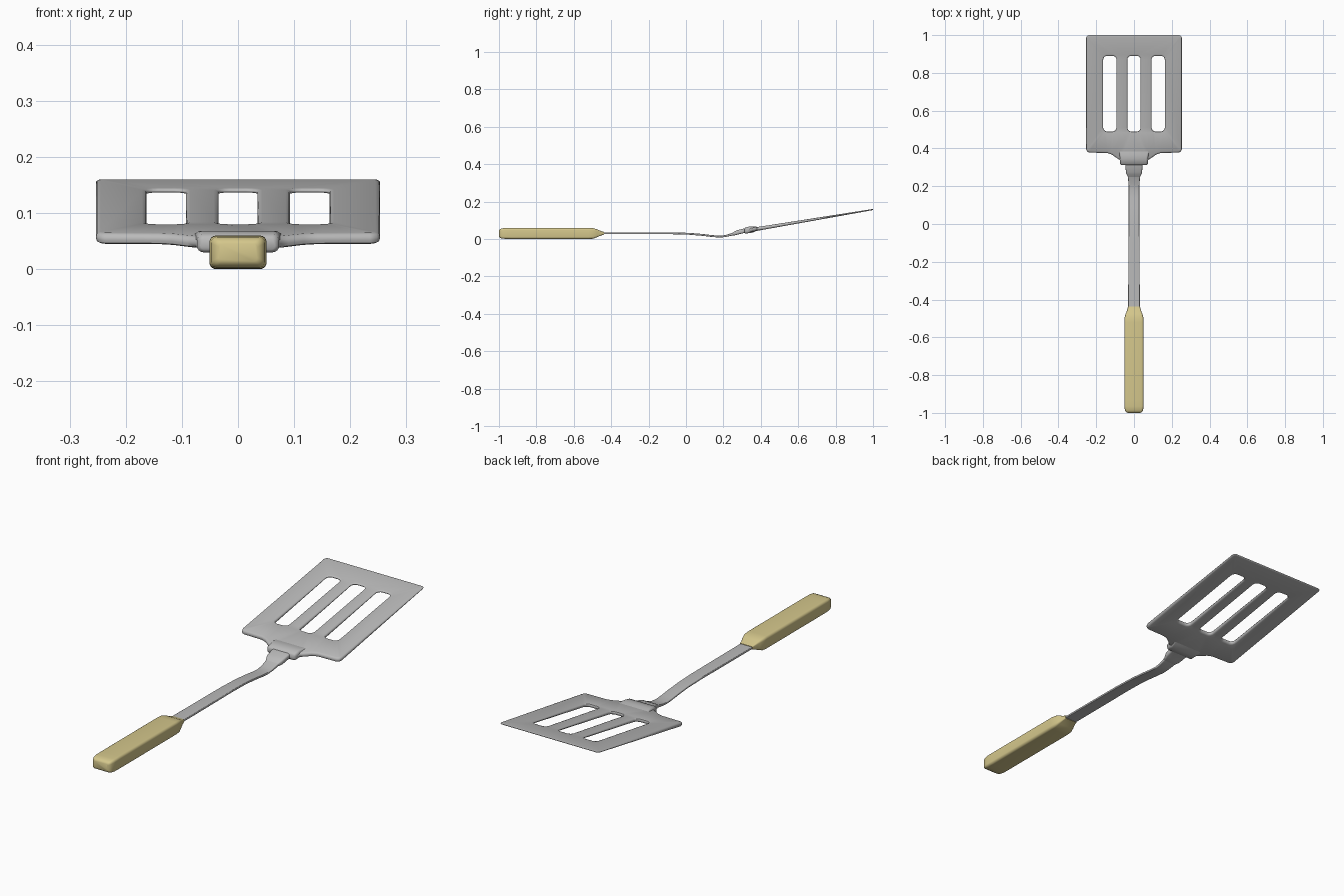
import bpy, bmesh, math
from mathutils import Vector

if "Cube" in bpy.data.objects:
    bpy.data.objects.remove(bpy.data.objects["Cube"])


def material(name, rgb):
    m = bpy.data.materials.new(name)
    m.diffuse_color = (*rgb, 1)
    m.use_nodes = True
    m.node_tree.nodes["Principled BSDF"].inputs["Base Color"].default_value = m.diffuse_color
    return m


METAL = material("brushed steel grey", (0.49, 0.49, 0.49))
TAN = material("pale tan", (0.66, 0.57, 0.26))


def finish(bm, name, mat, angle=50):
    bmesh.ops.recalc_face_normals(bm, faces=bm.faces)
    me = bpy.data.meshes.new(name)
    bm.to_mesh(me)
    bm.free()
    me.materials.append(mat)
    ob = bpy.data.objects.new(name, me)
    bpy.context.collection.objects.link(ob)
    bpy.ops.object.select_all(action='DESELECT')
    ob.select_set(True)
    bpy.context.view_layer.objects.active = ob
    bpy.ops.object.shade_smooth_by_angle(angle=math.radians(angle))
    return ob


def rounded_rect(cx, cy, hw, hh, r, n=4):
    """Counter-clockwise rounded rectangle."""
    pts = []
    for k, (sx, sy) in enumerate([(1, 1), (-1, 1), (-1, -1), (1, -1)]):
        for i in range(n + 1):
            a = math.pi / 2 * (k + i / n)
            pts.append((cx + sx * (hw - r) + r * math.cos(a),
                        cy + sy * (hh - r) + r * math.sin(a)))
    return pts


def loft(name, stations, mat, round_f=0.5):
    """Skin rounded-rectangle sections; station = (y, z, half width, half height)."""
    bm = bmesh.new()
    rings = []
    for y, z, hw, hh in stations:
        rings.append([bm.verts.new((px, y, pz)) for px, pz in
                      rounded_rect(0, z, hw, hh, min(hw, hh) * round_f)])
    n = len(rings[0])
    for a, b in zip(rings, rings[1:]):
        for i in range(n):
            j = (i + 1) % n
            bm.faces.new((a[i], a[j], b[j], b[i]))
    bm.faces.new(rings[0])
    bm.faces.new(rings[-1])
    return finish(bm, name, mat)


def offset(pts, d):
    """Move a counter-clockwise loop inwards by d (outwards if negative)."""
    out = []
    for i, p in enumerate(pts):
        p = Vector(p)
        t1 = (p - Vector(pts[i - 1])).normalized()
        t2 = (Vector(pts[(i + 1) % len(pts)]) - p).normalized()
        n1, n2 = Vector((-t1.y, t1.x)), Vector((-t2.y, t2.x))
        m = (n1 + n2).normalized()
        out.append(p + m * d / max(0.5, m.dot(n1)))
    return out


# Blade: outline with three slots, softened rims, tapered and tilted
right = [(0.06, 0.316), (0.071, 0.321), (0.076, 0.34), (0.09, 0.348),
         (0.118, 0.368), (0.142, 0.376), (0.235, 0.378), (0.248, 0.383),
         (0.253, 0.396), (0.253, 0.986), (0.249, 0.996), (0.239, 1.0)]
outline = right + [(-x, y) for x, y in reversed(right)]
loops = [(outline, 1)]
for cx in (-0.128, 0, 0.128):
    loops.append((rounded_rect(cx, 0.69, 0.035, 0.2, 0.02), -1))

bm = bmesh.new()
caps = {1: [], -1: []}
for pts, sign in loops:
    rings = []
    for inset, h in ((0.008, 1), (0.002, 0.75), (0, 0.2), (0, -0.2), (0.002, -0.75), (0.008, -1)):
        rings.append([bm.verts.new((p[0], p[1], h)) for p in offset(pts, inset * sign)])
    n = len(pts)
    for a, b in zip(rings, rings[1:]):
        for i in range(n):
            j = (i + 1) % n
            bm.faces.new((a[i], a[j], b[j], b[i]))
    for key, ring in ((1, rings[0]), (-1, rings[-1])):
        caps[key] += [bm.edges.get((ring[i], ring[(i + 1) % n])) for i in range(n)]
for key in caps:
    bmesh.ops.triangle_fill(bm, use_beauty=True, use_dissolve=False,
                            edges=caps[key], normal=(0, 0, key))
for v in bm.verts:
    t = (v.co.y - 0.38) / 0.62
    v.co.z = 0.054 + 0.104 * t + v.co.z * (0.010 - 0.007 * t)
finish(bm, "slotted_blade", METAL)

# Thick collar where the blade meets the neck
loft("blade_collar", [(0.312, 0.045, 0.066, 0.010), (0.318, 0.046, 0.073, 0.016),
                      (0.345, 0.050, 0.075, 0.018), (0.365, 0.053, 0.077, 0.015),
                      (0.385, 0.056, 0.080, 0.008)], METAL, 0.7)

# Neck sleeve
loft("neck_sleeve", [(0.248, 0.026, 0.032, 0.007), (0.262, 0.031, 0.039, 0.011),
                     (0.275, 0.036, 0.043, 0.012), (0.305, 0.043, 0.045, 0.012),
                     (0.33, 0.048, 0.045, 0.012)], METAL, 0.7)

# Flat shank with a dip before the neck
loft("shank", [(-0.47, 0.031, 0.031, 0.005), (-0.2, 0.031, 0.030, 0.005),
               (-0.08, 0.031, 0.029, 0.005), (0.02, 0.028, 0.028, 0.005),
               (0.09, 0.022, 0.028, 0.005), (0.14, 0.016, 0.028, 0.005),
               (0.18, 0.013, 0.028, 0.005), (0.21, 0.016, 0.029, 0.005),
               (0.245, 0.025, 0.032, 0.007), (0.28, 0.036, 0.034, 0.007)], METAL, 0.6)

# Handle
loft("handle_grip", [(-1.0, 0.030, 0.034, 0.016), (-0.996, 0.030, 0.042, 0.022),
                     (-0.986, 0.030, 0.048, 0.027), (-0.965, 0.030, 0.051, 0.029),
                     (-0.93, 0.030, 0.051, 0.030), (-0.52, 0.030, 0.051, 0.030),
                     (-0.495, 0.030, 0.050, 0.028), (-0.475, 0.031, 0.044, 0.021),
                     (-0.455, 0.031, 0.036, 0.012), (-0.438, 0.031, 0.032, 0.007)], TAN, 0.4)
